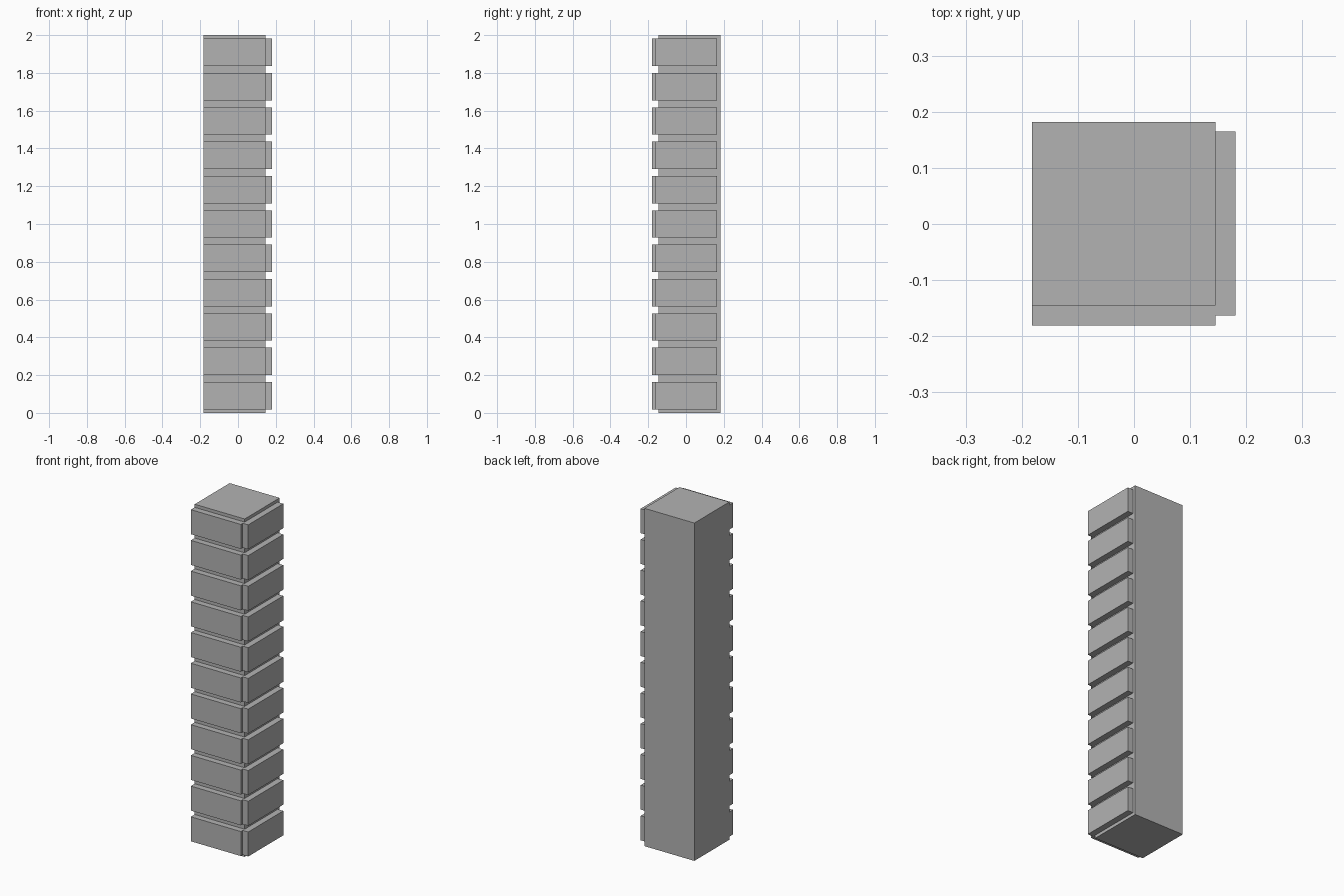
import bpy

cube = bpy.data.objects.get("Cube")
if cube:
    bpy.data.objects.remove(cube, do_unlink=True)

# Single stone grey for the whole corner column
stone = bpy.data.materials.new("stone_grey")
stone.use_nodes = True
colour = (0.45, 0.45, 0.45, 1)
stone.diffuse_color = colour
stone.node_tree.nodes["Principled BSDF"].inputs["Base Color"].default_value = colour


def box(name, low, high):
    """Flat-sided block between two opposite corners."""
    centre = [(a + b) / 2 for a, b in zip(low, high)]
    bpy.ops.mesh.primitive_cube_add(size=1, location=centre)
    obj = bpy.context.object
    obj.name = name
    obj.scale = [b - a for a, b in zip(low, high)]
    bpy.ops.object.transform_apply(location=False, rotation=False, scale=True)
    obj.data.materials.append(stone)
    return obj


OUTER = 0.182      # outer half width of the column
CORE = 0.145       # core face behind the blocks
COURSES = 11
PITCH = 2 / COURSES
HEIGHT = 0.145

# Square core
box("column_core", (-OUTER, -CORE, 0), (CORE, OUTER, 2))

# One front block and one side block per course
for i in range(COURSES):
    low = PITCH * (i + 0.5) - HEIGHT / 2
    high = low + HEIGHT
    box(f"front_block_{i + 1}", (-OUTER, -0.181, low), (CORE, -CORE, high))
    box(f"side_block_{i + 1}", (CORE, -0.163, low), (0.181, 0.165, high))
